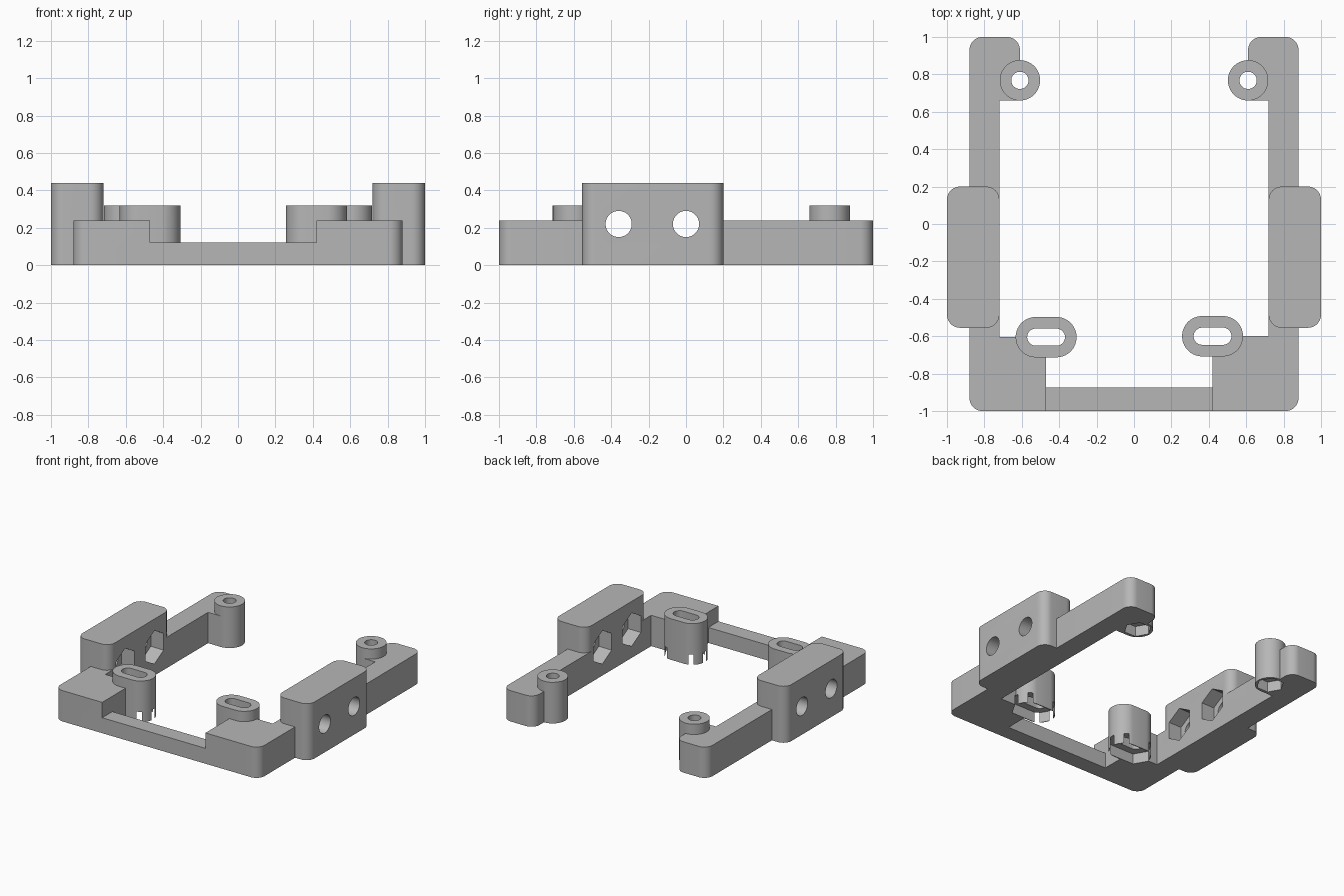
import bpy
import bmesh
from math import cos, sin, pi, radians
from mathutils import Vector

cube = bpy.data.objects.get("Cube")
if cube:
    bpy.data.objects.remove(cube, do_unlink=True)

grey = bpy.data.materials.new("plain grey")
grey.use_nodes = True
colour = (0.47, 0.47, 0.47, 1)
grey.diffuse_color = colour
grey.node_tree.nodes["Principled BSDF"].inputs["Base Color"].default_value = colour


def outline(corners, steps=10):
    """Closed outline from (x, y, fillet radius) corners."""
    pts = []
    for i, (x, y, r) in enumerate(corners):
        p = Vector((x, y))
        if r == 0:
            pts.append(p)
            continue
        a = (Vector(corners[i - 1][:2]) - p).normalized()
        b = (Vector(corners[(i + 1) % len(corners)][:2]) - p).normalized()
        c = p + r * (a + b)
        for k in range(steps + 1):
            t = pi / 2 * k / steps
            pts.append(c - r * (b * cos(t) + a * sin(t)))
    return pts


def ring(cx, cy, r, n=48, stretch=0.0, start=None):
    """Regular polygon, optionally stretched along its first axis."""
    start = pi / n if start is None else start
    pts = []
    for k in range(n):
        t = start + 2 * pi * k / n
        shift = stretch if cos(t) > 0 else -stretch
        pts.append(Vector((cx + r * cos(t) + shift, cy + r * sin(t))))
    return pts


def prism(name, pts, lo, hi, along_x=False):
    """Extrude an outline along z, or a (y, z) outline along x."""
    bm = bmesh.new()

    def place(p, w):
        return (w, p.x, p.y) if along_x else (p.x, p.y, w)

    face = bm.faces.new([bm.verts.new(place(p, lo)) for p in pts])
    out = bmesh.ops.extrude_face_region(bm, geom=[face])
    move = Vector(place(Vector((0, 0)), hi - lo))
    bmesh.ops.translate(bm, vec=move, verts=[v for v in out["geom"] if isinstance(v, bmesh.types.BMVert)])
    bmesh.ops.recalc_face_normals(bm, faces=bm.faces)
    mesh = bpy.data.meshes.new(name)
    bm.to_mesh(mesh)
    bm.free()
    mesh.materials.append(grey)
    obj = bpy.data.objects.new(name, mesh)
    bpy.context.collection.objects.link(obj)
    return obj


def combine(target, other, operation):
    mod = target.modifiers.new(operation.title(), "BOOLEAN")
    mod.operation = operation
    mod.solver = "EXACT"
    mod.object = other
    bpy.context.view_layer.objects.active = target
    bpy.ops.object.modifier_apply(modifier=mod.name)
    bpy.data.objects.remove(other, do_unlink=True)


R = 0.07          # corner radius in plan
BOSS = 0.108      # boss radius
BORE = 0.046      # boss hole radius
solids, cutters = [], []

# Low cross bar is the body everything joins to
frame = prism("mounting_frame", outline([(-0.6, -1, 0), (0.6, -1, 0), (0.6, -0.875, 0), (-0.6, -0.875, 0)]), 0, 0.12)

for s, inner, step, label in ((1, 0.42, -0.60, "left"), (-1, 0.47, -0.605, "right")):
    # Side rail with wide front corner and back foot
    rail = [(inner, -1, 0), (0.88, -1, R), (0.88, 1, R), (0.61, 1, R),
            (0.61, 0.66, 0), (0.72, 0.66, 0), (0.72, step, 0), (inner, step, 0)]
    solids.append(prism(label + "_rail", outline([(s * x, y, r) for x, y, r in rail]), 0, 0.24))

    # Tall side block with two bolt holes and inner nut pockets
    block = [(0.72, -0.555, R), (1, -0.555, R), (1, 0.2, R), (0.72, 0.2, R)]
    solids.append(prism(label + "_block", outline([(s * x, y, r) for x, y, r in block]), 0, 0.44))
    for y in (-0.36, 0):
        cutters.append(prism("bolt_hole", ring(y, 0.22, 0.07), s * 0.6, s * 1.1, True))
        cutters.append(prism("nut_pocket", ring(y, 0.22, 0.13, 6, start=pi / 2), s * 0.6, s * 0.83, True))

    # Round back boss and slotted front boss, with nut recesses below
    for name, x, y, stretch, nut in (("back_boss", 0.61, 0.768, 0, 0.098), ("front_boss", inner, step, 0.055, 0.117)):
        solids.append(prism(label + "_" + name, ring(s * x, y, BOSS, stretch=stretch), 0, 0.32))
        cutters.append(prism("boss_hole", ring(s * x, y, BORE, stretch=stretch), -0.1, 0.5))
        cutters.append(prism("boss_nut_recess", ring(s * x, y, nut, 6, stretch, 0), -0.1, 0.08))

for part in solids:
    combine(frame, part, "UNION")
for part in cutters:
    part.hide_render = True
    combine(frame, part, "DIFFERENCE")

# Smooth the round walls and keep the edges crisp
bpy.ops.object.select_all(action="DESELECT")
frame.select_set(True)
bpy.context.view_layer.objects.active = frame
bpy.ops.object.shade_smooth_by_angle(angle=radians(30))
